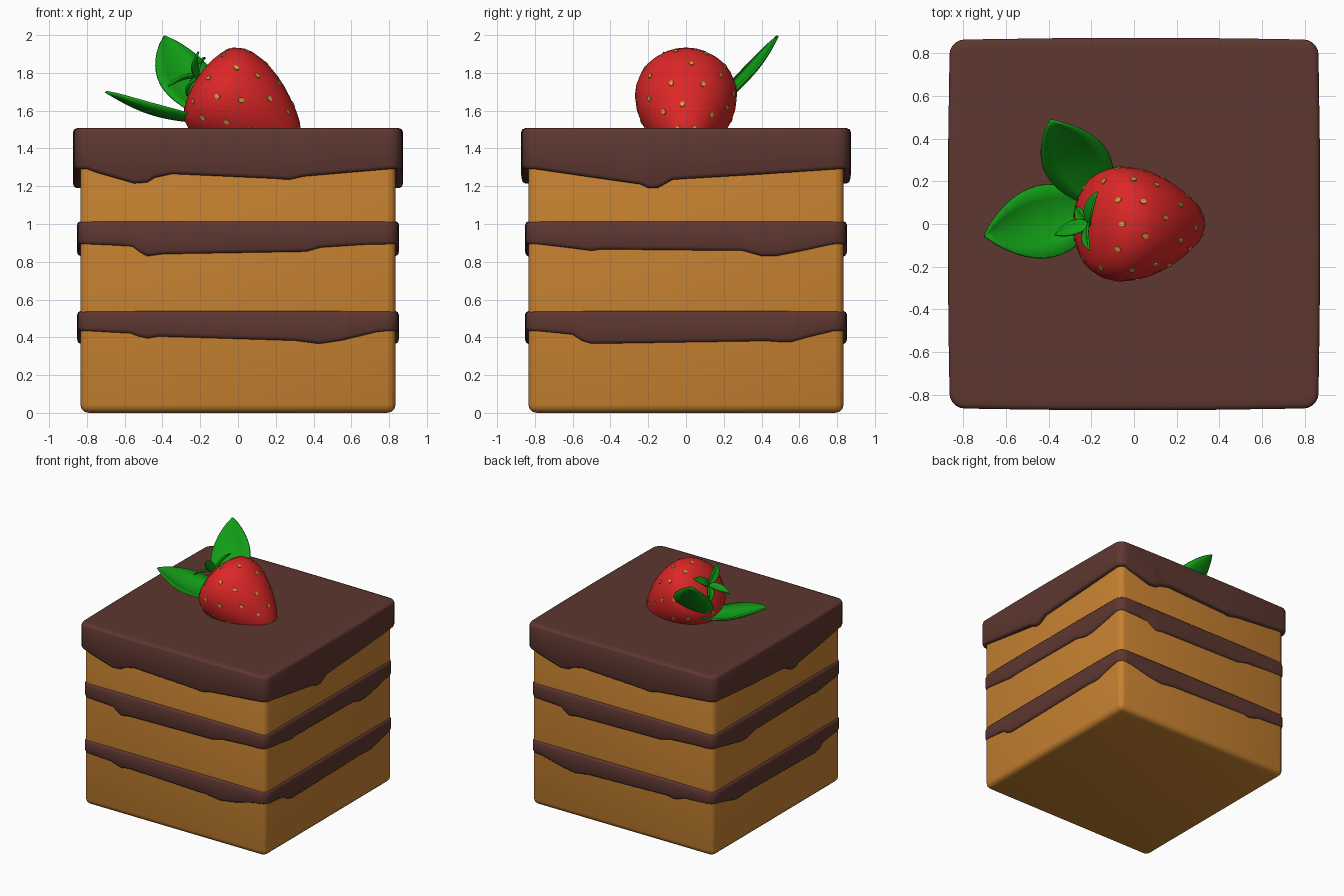
import bpy, bmesh, math
from mathutils import Vector, Matrix

if "Cube" in bpy.data.objects:
    bpy.data.objects.remove(bpy.data.objects["Cube"])


def material(name, rgb):
    m = bpy.data.materials.new(name)
    m.diffuse_color = (*rgb, 1)
    m.use_nodes = True
    m.node_tree.nodes["Principled BSDF"].inputs["Base Color"].default_value = m.diffuse_color
    return m


SPONGE = material("golden sponge", (0.57, 0.222, 0.03))
CHOC = material("chocolate", (0.112, 0.038, 0.03))
RED = material("strawberry red", (0.72, 0.02, 0.02))
SEED = material("seed yellow", (0.62, 0.32, 0.05))
GREEN = material("leaf green", (0.006, 0.34, 0.008))


def finish(bm, name, mat, angle=40, recalc=True):
    if recalc:
        bmesh.ops.recalc_face_normals(bm, faces=bm.faces)
    me = bpy.data.meshes.new(name)
    bm.to_mesh(me)
    bm.free()
    ob = bpy.data.objects.new(name, me)
    bpy.context.collection.objects.link(ob)
    me.materials.append(mat)
    bpy.ops.object.select_all(action='DESELECT')
    ob.select_set(True)
    bpy.context.view_layer.objects.active = ob
    bpy.ops.object.shade_smooth_by_angle(angle=math.radians(angle))
    return ob


def skin(bm, rings, closed=True):
    """Join successive rows of points with quads."""
    rows = [[bm.verts.new(p) for p in r] for r in rings]
    n = len(rows[0])
    for a, b in zip(rows, rows[1:]):
        for i in range(n if closed else n - 1):
            j = (i + 1) % n
            bm.faces.new((a[i], a[j], b[j], b[i]))
    return rows


# Sponge block with softened edges
bm = bmesh.new()
bmesh.ops.create_cube(bm, size=1, matrix=Matrix.Translation((0, 0, 0.7)) @ Matrix.Diagonal((1.67, 1.67, 1.4, 1)))
bmesh.ops.bevel(bm, geom=bm.edges[:], offset=0.045, segments=3, profile=0.5, affect='EDGES')
finish(bm, "sponge", SPONGE)


# Chocolate layers: rounded square ring whose lower edge follows the drips
def chocolate(name, h, bow, top, corner, sides):
    r = 0.07
    profile = [(0.055, 0, 0), (0.02, 0, 0), (0.006, 0, -0.006), (0, 0, -0.02),
               (0, 1, 0.02), (0.006, 1, 0.006), (0.018, 1, 0), (0.055, 1, 0)]
    rings = []
    for inset, low, dz in profile:
        ring = []
        for k, drips in enumerate(sides):
            rot = Matrix.Rotation(k * math.pi / 2, 3, 'Z')
            c = h - r
            pts = [(u, -(h - inset + bow * (1 - (u / c) ** 2)), z) for u, z in [(-c, corner)] + drips + [(c, corner)]]
            for i in range(1, 5):
                a = math.radians(-90 + 18 * i)
                pts.append((c + (r - inset) * math.cos(a), -c + (r - inset) * math.sin(a), corner))
            ring += [rot @ Vector((x, y, (z if low else top) + dz)) for x, y, z in pts]
        rings.append(ring)
    bm = bmesh.new()
    rows = skin(bm, rings)
    bm.faces.new(rows[0])
    finish(bm, name, CHOC, 50)


def flip(d):
    return [(-u, z) for u, z in reversed(d)]


f = [(-0.57, .42), (-.53, .405), (-.48, .393), (-.42, .404), (.3, .382), (.43, .365), (.55, .382), (.73, .425)]
s = [(-.72, .425), (-.6, .413), (-.55, .38), (-.5, .365), (.43, .38), (.5, .374), (.56, .375), (.65, .40)]
chocolate("lower_filling", 0.848, 0.005, 0.54, 0.43, [f, s, flip(f), flip(s)])
f = [(-.65, .885), (-.56, .88), (-.52, .85), (-.48, .828), (-.4, .84), (.36, .853), (.44, .875), (.7, .89)]
s = [(-.6, .87), (-.5, .857), (-.45, .865), (.3, .858), (.4, .83), (.48, .83), (.6, .853), (.75, .885)]
chocolate("upper_filling", 0.848, 0.005, 1.015, 0.89, [f, s, f, flip(s)])
f = [(-.75, 1.272), (-.55, 1.215), (-.48, 1.22), (-.44, 1.245), (-.35, 1.265), (.2, 1.24), (.27, 1.234), (.35, 1.252)]
s = [(-.5, 1.247), (-.24, 1.21), (-.2, 1.19), (-.15, 1.19), (-.07, 1.235), (.4, 1.263)]
chocolate("top_icing", 0.865, 0.008, 1.507, 1.29, [f, s, f, flip(s)])

# Strawberry: a lathe along a tilted axis, tip towards +x and down
AXIS = Vector((0.83, 0, -0.56)).normalized()
UP = Vector((-AXIS.z, 0, AXIS.x))
SIDE = Vector((0, 1, 0))
BASE = Vector((-0.155, 0, 1.742))
PROFILE = [(-.068, .002), (-.066, .05), (-.057, .11), (-.035, .18), (0, .232), (.05, .26), (.1, .27), (.16, .267),
           (.22, .256), (.28, .238), (.34, .213), (.4, .18), (.46, .143), (.51, .105), (.55, .06), (.565, .003)]


def berry(t, r, a):
    return BASE + AXIS * t + (UP * math.cos(a) + SIDE * math.sin(a)) * r


bm = bmesh.new()
rows = skin(bm, [[berry(t, r, math.tau * i / 28) for i in range(28)] for t, r in PROFILE])
bm.faces.new(rows[0])
bm.faces.new(rows[-1])
finish(bm, "strawberry", RED, 60)

# Seeds: thin flakes lying on the berry skin, in staggered rings
bm = bmesh.new()
for k, (row, count) in enumerate([(3, 9), (5, 10), (7, 9), (9, 8), (11, 7), (13, 4)]):
    (t0, r0), (t1, r1) = PROFILE[row], PROFILE[row + 1]
    for i in range(count):
        a = math.tau * (i + 0.5 * (k % 2) + 0.18 * math.sin(5 * i + k)) / count
        p = berry((t0 + t1) / 2, (r0 + r1) / 2, a)
        along = (berry(t1, r1, a) - berry(t0, r0, a)).normalized()
        across = SIDE * math.cos(a) - UP * math.sin(a)
        out = across.cross(along)
        if out.dot(p - BASE - AXIS * ((t0 + t1) / 2)) < 0:
            out = -out
        ring = [along * math.cos(math.tau * j / 7) * 0.018 + across * math.sin(math.tau * j / 7) * 0.014 for j in range(7)]
        rows = skin(bm, [[p + q - out * 0.004 for q in ring], [p + q * 0.9 + out * 0.004 for q in ring]])
        bm.faces.new(rows[0])
        bm.faces.new(rows[1])
finish(bm, "strawberry_seeds", SEED, 30)


# Leaves: cupped pointed blades from base to tip
def leaf(name, base, tip, across, width, sag, cup, thick, n=12):
    base, tip = Vector(base), Vector(tip)
    d = tip - base
    w = Vector(across)
    w = (w - d * (w.dot(d) / d.length_squared)).normalized()
    up = w.cross(d).normalized()
    if up.z < 0:
        up = -up
    bm = bmesh.new()
    rows = []
    for i in range(n + 1):
        t = i / n
        half = max(0.003, width * math.sin(math.pi * (0.12 + 0.88 * t) ** 0.95) ** 0.8 if t < 1 else 0)
        mid = base + d * t - up * sag * math.sin(math.pi * t)
        rows.append([mid + w * half * v + up * cup * (half / width) * v * v for v in (-1, -.6, -.25, 0, .25, .6, 1)])
    skin(bm, rows, closed=False)
    ob = finish(bm, name, GREEN, 60)
    mod = ob.modifiers.new("thickness", 'SOLIDIFY')
    mod.thickness = thick
    mod.offset = 0


leaf("back_leaf", (-.18, .14, 1.6), (-.39, .485, 1.995), (.88, .35, .15), .155, .03, .03, .012)
leaf("side_leaf", (-.22, .06, 1.54), (-.7, -.055, 1.7), (-.2, .96, .03), .17, .035, .05, .012)

# Small sepals at the crown of the berry
crown = BASE - AXIS * 0.07
for i, tip in enumerate([(-.175, .15, 1.88), (-.21, -.12, 1.91), (-.37, -.05, 1.73), (-.27, .08, 1.68)]):
    d = Vector(tip) - crown
    leaf("sepal_%d" % (i + 1), crown, tip, d.cross(AXIS), 0.034, -0.012, 0.01, 0.01, 8)
